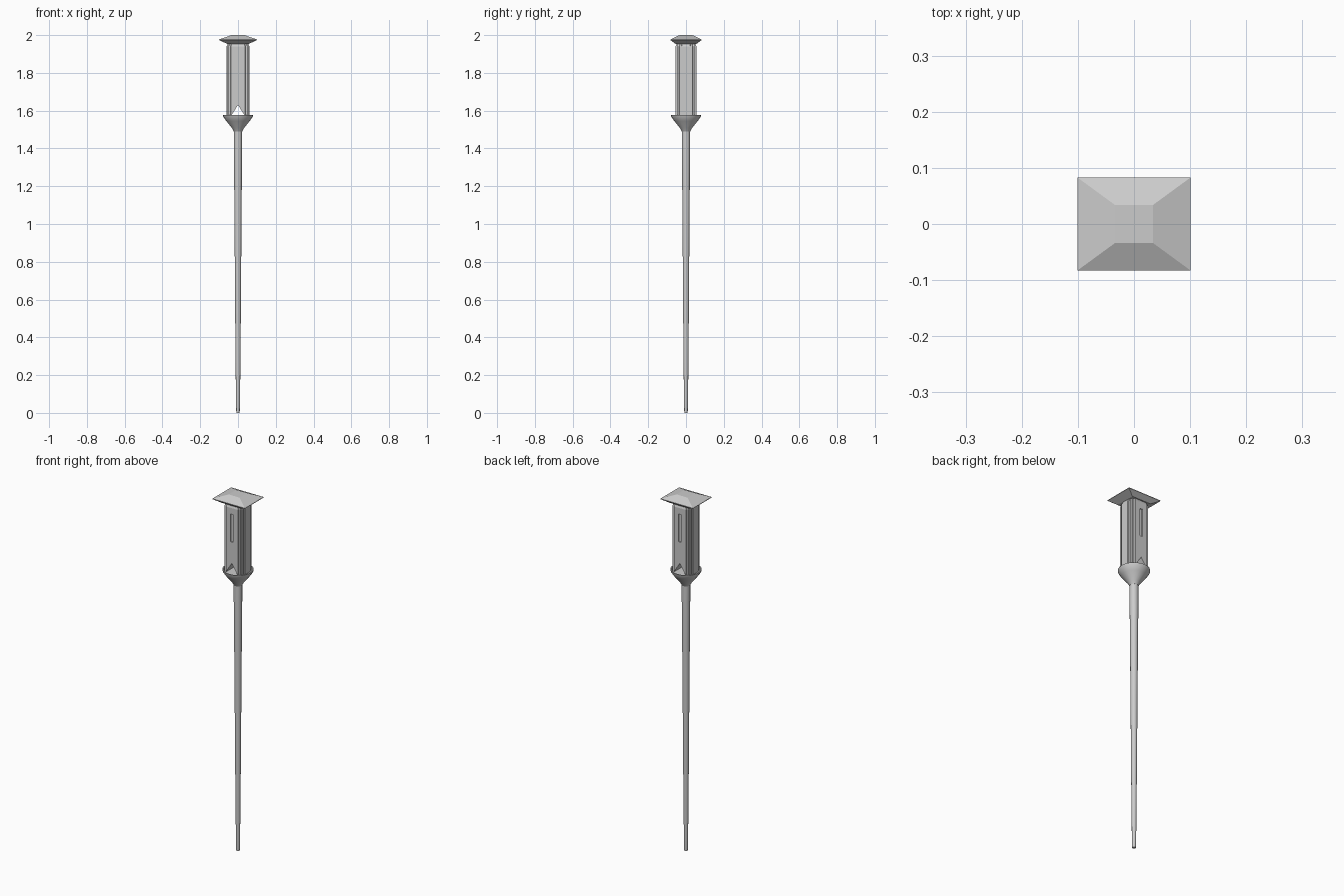
import bpy, bmesh, math

if "Cube" in bpy.data.objects:
    bpy.data.objects.remove(bpy.data.objects["Cube"])


def new_object(name, bm):
    bmesh.ops.recalc_face_normals(bm, faces=bm.faces)
    mesh = bpy.data.meshes.new(name)
    bm.to_mesh(mesh)
    bm.free()
    ob = bpy.data.objects.new(name, mesh)
    bpy.context.collection.objects.link(ob)
    return ob


def loft(name, rings):
    """Skin a stack of equal-length point loops and cap both ends."""
    bm = bmesh.new()
    loops = [[bm.verts.new(p) for p in ring] for ring in rings]
    n = len(loops[0])
    for a, b in zip(loops, loops[1:]):
        for i in range(n):
            j = (i + 1) % n
            bm.faces.new((a[i], a[j], b[j], b[i]))
    bm.faces.new(loops[0])
    bm.faces.new(loops[-1])
    return new_object(name, bm)


def turned(name, profile, sides=16):
    rings = [[(r * math.cos(2 * math.pi * i / sides),
               r * math.sin(2 * math.pi * i / sides), z)
              for i in range(sides)] for r, z in profile]
    ob = loft(name, rings)
    bpy.ops.object.select_all(action='DESELECT')
    bpy.context.view_layer.objects.active = ob
    ob.select_set(True)
    bpy.ops.object.shade_smooth_by_angle(angle=math.radians(30))
    return ob


def rect(x, y, z):
    return [(-x, -y, z), (x, -y, z), (x, y, z), (-x, y, z)]


def cut(target, cutter):
    mod = target.modifiers.new("cut", 'BOOLEAN')
    mod.operation = 'DIFFERENCE'
    mod.solver = 'EXACT'
    mod.object = cutter
    bpy.ops.object.select_all(action='DESELECT')
    bpy.context.view_layer.objects.active = target
    target.select_set(True)
    bpy.ops.object.modifier_apply(modifier=mod.name)
    bpy.data.objects.remove(cutter)


# Slender pole, thinner towards the ground
turned("pole", [(0.009, 0.0), (0.011, 0.08), (0.014, 0.4), (0.017, 0.8),
                (0.020, 1.2), (0.022, 1.4), (0.022, 1.5)])

# Flared cup carrying the lantern, with a low rim
turned("cup", [(0.022, 1.49), (0.032, 1.508), (0.062, 1.545), (0.078, 1.568),
               (0.080, 1.578), (0.074, 1.578), (0.070, 1.572)], 24)

# Lantern body: one quarter of the stepped outline, mirrored around
quarter = [(0.037, -0.055), (0.040, -0.048), (0.050, -0.048),
           (0.050, -0.036), (0.055, -0.034), (0.055, -0.025), (0.061, -0.023)]
right = quarter + [(x, -y) for x, y in reversed(quarter)]
outline = right + [(-x, -y) for x, y in right]


def body_ring(scale, z):
    return [(x * scale, y * scale, z) for x, y in outline]


body = loft("lantern_body", [body_ring(1, 1.57), body_ring(1, 1.94),
                             body_ring(0.9, 1.955)])

# Triangular opening through the foot of the lantern
tri = [(-0.042, 1.565), (0.042, 1.565), (0.0, 1.63)]
cut(body, loft("notch_cutter", [[(x, y, z) for x, z in tri]
                                for y in (-0.1, 0.1)]))

# Shallow upright slots on front and back
for s in (-1, 1):
    cut(body, loft("slot_cutter",
                   [[(x, s * 0.055 + y, z) for x, y in
                     ((-0.008, -0.006), (0.008, -0.006),
                      (0.008, 0.006), (-0.008, 0.006))]
                    for z in (1.75, 1.905)]))

# Overhanging hipped roof with a flat top
loft("roof", [rect(0.058, 0.056, 1.954), rect(0.101, 0.083, 1.974),
              rect(0.101, 0.083, 1.977), rect(0.034, 0.034, 2.0)])
